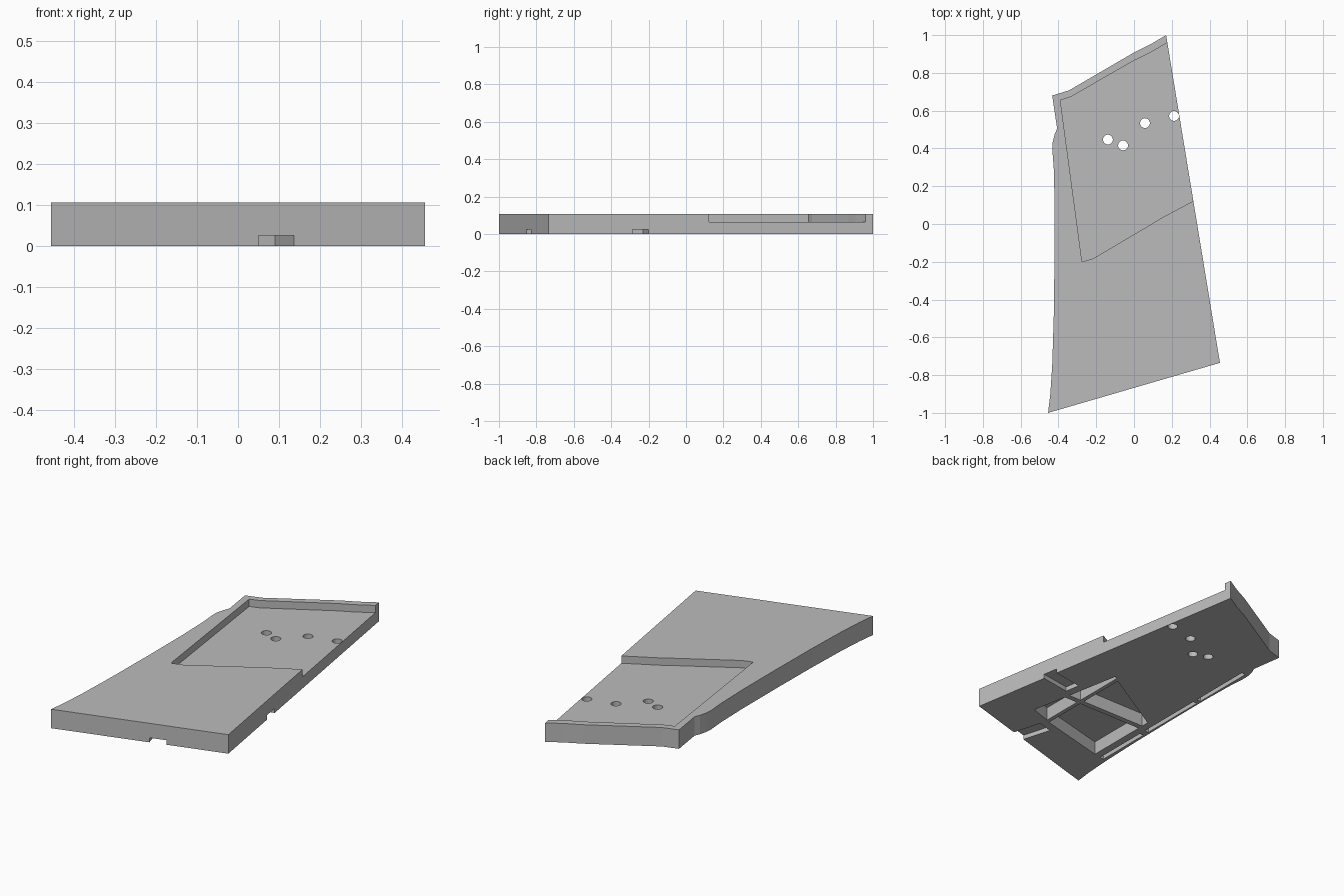
import bpy, bmesh
from math import sin, cos, tau

THICK = 0.106
OVER = 0.05   # how far cutters run past open faces

cube = bpy.data.objects.get("Cube")
if cube:
    bpy.data.objects.remove(cube, do_unlink=True)

grey = bpy.data.materials.new("plain_grey")
grey.use_nodes = True
grey.diffuse_color = (0.5, 0.5, 0.5, 1)
grey.node_tree.nodes["Principled BSDF"].inputs["Base Color"].default_value = (0.5, 0.5, 0.5, 1)


def prism(name, outline, low, high):
    """Closed prism from a flat outline, between two heights."""
    bm = bmesh.new()
    base = bm.faces.new([bm.verts.new((x, y, low)) for x, y in outline])
    grown = bmesh.ops.extrude_face_region(bm, geom=[base])["geom"]
    for v in grown:
        if isinstance(v, bmesh.types.BMVert):
            v.co.z = high
    bmesh.ops.recalc_face_normals(bm, faces=bm.faces)
    mesh = bpy.data.meshes.new(name)
    bm.to_mesh(mesh)
    bm.free()
    mesh.materials.append(grey)
    obj = bpy.data.objects.new(name, mesh)
    bpy.context.collection.objects.link(obj)
    return obj


def carve(body, name, outline, low, high):
    """Cut a prism out of the body and discard the cutter."""
    cutter = prism(name, outline, low, high)
    cutter.hide_render = True
    mod = body.modifiers.new(name, "BOOLEAN")
    mod.operation, mod.solver, mod.object = "DIFFERENCE", "EXACT", cutter
    bpy.context.view_layer.objects.active = body
    bpy.ops.object.modifier_apply(modifier=mod.name)
    bpy.data.objects.remove(cutter, do_unlink=True)


# Main slab: straight right and front edges, waisted left edge with a small bulge
slab = prism("wedge_panel", [
    (-0.455, -1), (0.455, -0.735), (0.17, 1), (0.085, 0.95), (0, 0.908),
    (-0.345, 0.707), (-0.433, 0.68), (-0.407, 0.505), (-0.42, 0.475),
    (-0.43, 0.435), (-0.433, 0.4), (-0.425, 0.3), (-0.42, 0.1), (-0.421, -0.2),
    (-0.425, -0.5), (-0.433, -0.75), (-0.443, -0.9)], 0, THICK)

# Shallow recess in the top, open on the right edge
carve(slab, "top_recess", [
    (-0.275, -0.2), (-0.217, -0.183), (0.085, -0.005), (0.138, 0.028),
    (0.31, 0.12), (0.41, 0.175), (0.27, 1.01), (0.172, 0.957), (0.085, 0.907),
    (0, 0.865), (-0.335, 0.673), (-0.39, 0.655)], 0.065, THICK + OVER)

# Round through holes
for x, y in [(-0.138, 0.447), (-0.058, 0.416), (0.058, 0.534), (0.212, 0.572)]:
    ring = [(x + 0.026 * cos(tau * i / 24), y + 0.026 * sin(tau * i / 24)) for i in range(24)]
    carve(slab, "hole", ring, -OVER, THICK + OVER)

# Deep pockets underneath, separated by a cross of ribs
pockets = {
    "front_left_pocket": [(-0.342, -0.73), (0.062, -0.628), (0.062, -0.37), (-0.342, -0.37)],
    "front_right_pocket": [(0.085, -0.616), (0.207, -0.575), (0.168, -0.37), (0.085, -0.37)],
    "back_left_pocket": [(-0.342, -0.34), (0.062, -0.34), (0.062, -0.06), (-0.342, -0.295)],
    "back_right_pocket": [(0.085, -0.34), (0.162, -0.34), (0.103, -0.03), (0.085, -0.042)],
}
for name, outline in pockets.items():
    carve(slab, name, outline, -OVER, 0.075)

# Shallow channels running in square to the front and right edges
carve(slab, "front_channel", [(0.07, -0.925), (0.157, -0.9), (0.09, -0.665), (0.003, -0.69)],
      -OVER, 0.025)
carve(slab, "right_channel", [(0.205, -0.315), (0.44, -0.277), (0.426, -0.192), (0.191, -0.23)],
      -OVER, 0.025)

# Row of narrow slots along the left edge
for y0, y1 in [(-0.74, -0.41), (-0.37, 0.03), (0.06, 0.43)]:
    carve(slab, "edge_slot", [(-0.41, y0), (-0.385, y0), (-0.385, y1), (-0.41, y1)], -OVER, 0.03)
